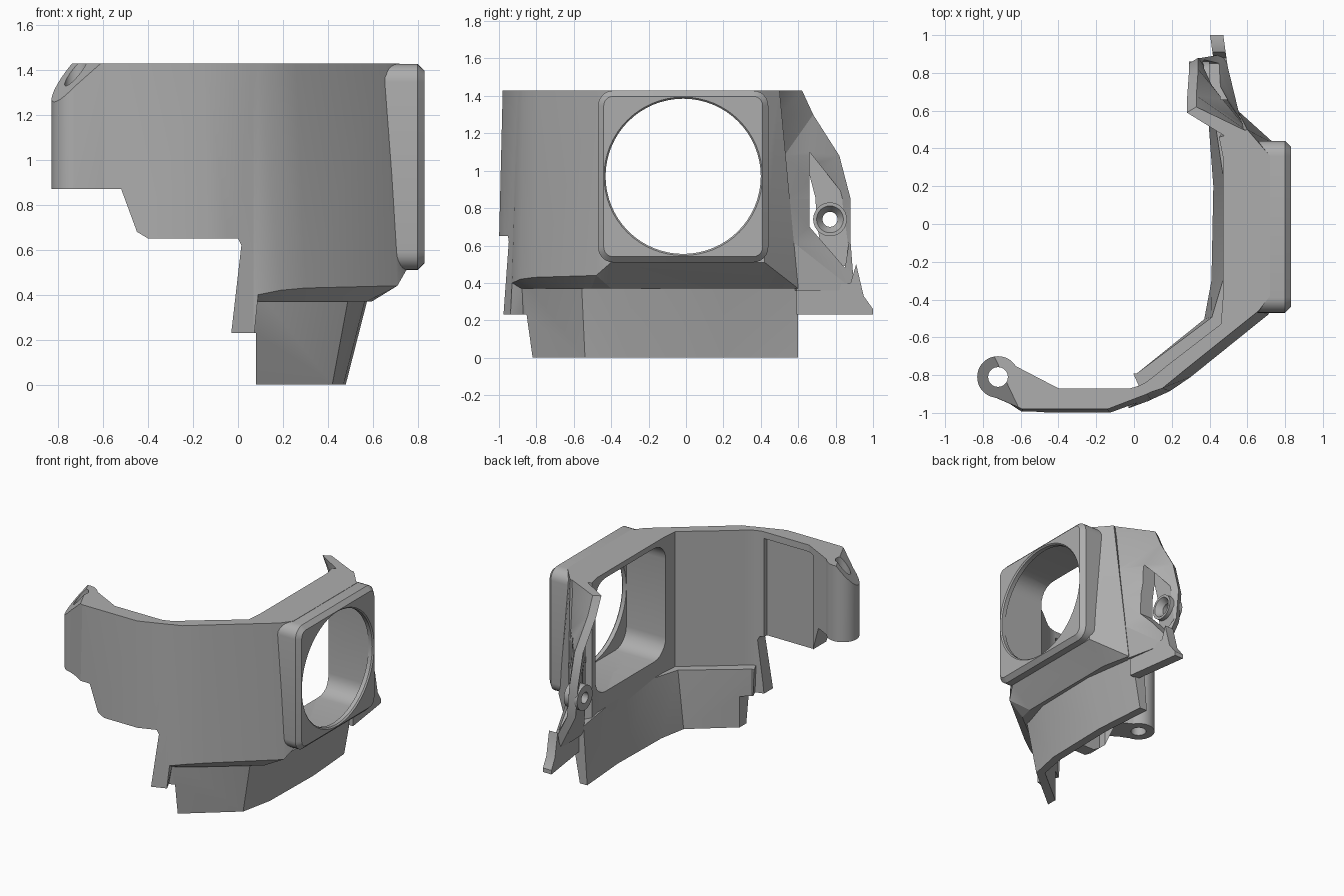
import bpy, bmesh, math
from mathutils import Vector

cube = bpy.data.objects.get("Cube")
if cube:
    bpy.data.objects.remove(cube, do_unlink=True)

grey = bpy.data.materials.new("plain_grey")
grey.use_nodes = True
colour = (0.42, 0.42, 0.42, 1)
grey.diffuse_color = colour
grey.node_tree.nodes["Principled BSDF"].inputs["Base Color"].default_value = colour
TOP = 1.43


def make(name, bm):
    bmesh.ops.recalc_face_normals(bm, faces=bm.faces)
    mesh = bpy.data.meshes.new(name)
    bm.to_mesh(mesh)
    bm.free()
    mesh.materials.append(grey)
    obj = bpy.data.objects.new(name, mesh)
    bpy.context.collection.objects.link(obj)
    return obj


def loft(name, sections):
    """Skin matching closed sections and cap both ends."""
    bm = bmesh.new()
    rings = [[bm.verts.new(p) for p in section] for section in sections]
    for a, b in zip(rings, rings[1:]):
        for i in range(len(a)):
            j = (i + 1) % len(a)
            bm.faces.new((a[i], a[j], b[j], b[i]))
    bm.faces.new(rings[0])
    bm.faces.new(rings[-1])
    # split twisted quads so every facet is planar
    bmesh.ops.triangulate(bm, faces=[f for f in bm.faces if len(f.verts) == 4])
    return make(name, bm)


def tube(name, centre, radius, depth, axis, end_radius=None):
    """Cylinder or cone along x or z."""
    bm = bmesh.new()
    bmesh.ops.create_cone(bm, cap_ends=True, segments=64, radius1=radius,
                          radius2=end_radius or radius, depth=depth)
    obj = make(name, bm)
    turn = Vector((0, 0, 1)).rotation_difference(Vector(axis)).to_matrix().to_4x4()
    obj.data.transform(turn)
    obj.data.transform(turn.Translation(centre))
    return obj


def block(name, low, high, corner=0, rim=0):
    """Box with optional rounded edges along x and a chamfered +x rim."""
    bm = bmesh.new()
    bmesh.ops.create_cube(bm, size=1)
    for v in bm.verts:
        v.co = [l + (c + 0.5) * (h - l) for l, h, c in zip(low, high, v.co)]
    if corner:
        along = [e for e in bm.edges if abs(e.verts[0].co.x - e.verts[1].co.x) > 0.01]
        bmesh.ops.bevel(bm, geom=along, offset=corner, segments=6, profile=0.5, affect='EDGES')
    if rim:
        edge = [e for e in bm.edges if all(v.co.x > high[0] - 0.001 for v in e.verts)]
        bmesh.ops.bevel(bm, geom=edge, offset=rim, segments=1, affect='EDGES')
    return make(name, bm)


def cut(target, cutters):
    for cutter in cutters:
        mod = target.modifiers.new("cut", 'BOOLEAN')
        mod.object, mod.operation, mod.solver = cutter, 'DIFFERENCE', 'EXACT'
        bpy.context.view_layer.objects.active = target
        bpy.ops.object.modifier_apply(modifier=mod.name)


# Upper wall: outer top, outer bottom, inner edge, outer bottom height
stations = [
    ((-.74, -.915), (-.74, -.918), (-.65, -.74), .2),
    ((-.59, -.98), (-.6, -1.01), (-.4, -.87), .2),
    ((-.14, -.98), (-.12, -1.01), (-.02, -.87), .2),
    ((.07, -.9), (.07, -.94), (.03, -.855), .2),
    ((.09, -.89), (.09, -.93), (.06, -.84), .4),
    ((.15, -.87), (.19, -.885), (.1, -.81), .42),
    ((.26, -.78), (.3, -.81), (.18, -.745), .43),
    ((.66, -.46), (.71, -.48), (.46, -.53), .44),
    ((.72, -.38), (.75, -.4), (.47, -.4), .51),
    ((.72, .36), (.75, .42), (.47, .36), .51),
    ((.6, .5), (.55, .6), (.45, .46), .37),
]


def wall_section(top, low, inner, z):
    # the underside slopes in to meet the skirt
    foot = Vector(low).lerp(Vector(inner), .55)
    base = min(z, .37)
    return ((*top, TOP), (*low, z), (*foot, base), (*inner, base), (*inner, TOP))


wall = loft("upper_wall", [wall_section(*s) for s in stations])

# Lower skirt: top and bottom of the outer face, then inward direction
skirt_path = [
    ((.04, -.89), (.04, -.85), (-.4, .9)),
    ((.08, -.88), (.08, -.82), (-.6, .8)),
    ((.5, -.56), (.42, -.54), (-.8, .6)),
    ((.58, -.3), (.47, -.3), (-1, 0)),
    ((.59, .2), (.48, .2), (-1, 0)),
    ((.53, .6), (.45, .6), (-1, 0)),
]


def skirt_section(top, low, inward):
    shift = Vector((*inward, 0))
    a, b = Vector((*top, .43)), Vector((*low, 0))
    return a, b, b + shift * .06, a + shift * .11


skirt = loft("lower_skirt", [skirt_section(*s) for s in skirt_path])

# Stepped lower edge, cut through wall and skirt
step = [(-1, .87), (-.52, .87), (-.45, .68), (-.4, .65), (0, .65), (.015, .62),
        (-.03, .23), (.08, .23), (.08, -.1), (-1, -.1)]
step_cutter = loft("step_cutter", [[(x, y, z) for x, z in step] for y in (-1.2, .9)])
recess = block("recess_cutter", (-.45, -.905, .6), (-.03, -.7, 1.38))
cut(wall, [step_cutter, recess])
cut(skirt, [step_cutter])

# Square frame with a rounded tunnel behind a round, chamfered opening
frame = block("square_frame", (.6, -.47, .51), (.83, .44, 1.428), .08, .03)
tunnel = block("tunnel_cutter", (.1, -.43, .55), (.79, .4, 1.39), .13)
opening = tube("opening_cutter", (.8, -.015, .97), .415, .4, (1, 0, 0))
chamfer = tube("chamfer_cutter", (.825, -.015, .97), .41, .02, (1, 0, 0), .428)
for part in (wall, frame):
    cut(part, [tunnel, opening])
cut(frame, [chamfer])

# Hinge barrel with a pin hole and a slanted top
barrel = tube("hinge_barrel", (-.72, -.81, 1.15), .11, .56, (0, 0, 1))
pin = tube("pin_cutter", (-.72, -.81, 1.15), .052, 1, (0, 0, 1))
slant = block("slant_cutter", (-1, -1, 0), (1, 1, 1))
normal = Vector((-.040, -.019, .036))
tilt = Vector((0, 0, 1)).rotation_difference(normal).to_matrix().to_4x4()
slant.data.transform(tilt)
slant.data.transform(tilt.Translation((-.74, -.7, TOP)))
for part in (barrel, wall):
    cut(part, [pin, slant])

# Back plate: height, edge beside the frame, free edge
rows = [
    (TOP, (.6, .49), (.33, .62)),
    (1.3, (.59, .5), (.33, .68)),
    (1.08, (.58, .525), (.34, .82)),
    (.85, (.57, .547), (.34, .88)),
    (.62, (.56, .57), (.36, .88)),
    (.36, (.548, .592), (.48, .9)),
]
plate = loft("back_plate", [
    ((*a, z), (*b, z), (b[0] - .05, b[1] - .03, z), (a[0] - .11, a[1] - .03, z))
    for z, a, b in rows])

# Three-cornered pocket holding a countersunk screw boss
pocket_shape = [(.66, 1.1), (.66, .7), (.85, .48), (.9, .8)]
pocket = loft("pocket_cutter", [[(x, y, z) for y, z in pocket_shape] for x in (.37, .7)])
boss = tube("screw_boss", (.345, .77, .74), .09, .11, (1, 0, 0))
screw = tube("screw_cutter", (.4, .77, .74), .04, .8, (1, 0, 0))
sink = tube("sink_cutter", (.38, .77, .74), .04, .05, (1, 0, 0), .075)
cut(plate, [pocket, screw, sink])
cut(boss, [screw, sink])

# Tail of the skirt
tail = [(.59, .36), (.59, .23), (1, .23), (1, .26), (.95, .33), (.91, .5), (.88, .4)]
lip = loft("skirt_tail", [
    [(.53 + dx - (y - .59) * .14, y, z) for y, z in tail] for dx in (0, -.07)])

for cutter in (step_cutter, recess, tunnel, opening, chamfer, pin, slant,
               pocket, screw, sink):
    bpy.data.objects.remove(cutter, do_unlink=True)

# Soft shading on round parts, crisp edges elsewhere
bpy.ops.object.select_all(action='DESELECT')
for part in (wall, skirt, frame, barrel, plate, boss, lip):
    part.select_set(True)
bpy.context.view_layer.objects.active = wall
bpy.ops.object.shade_smooth_by_angle(angle=math.radians(25))
